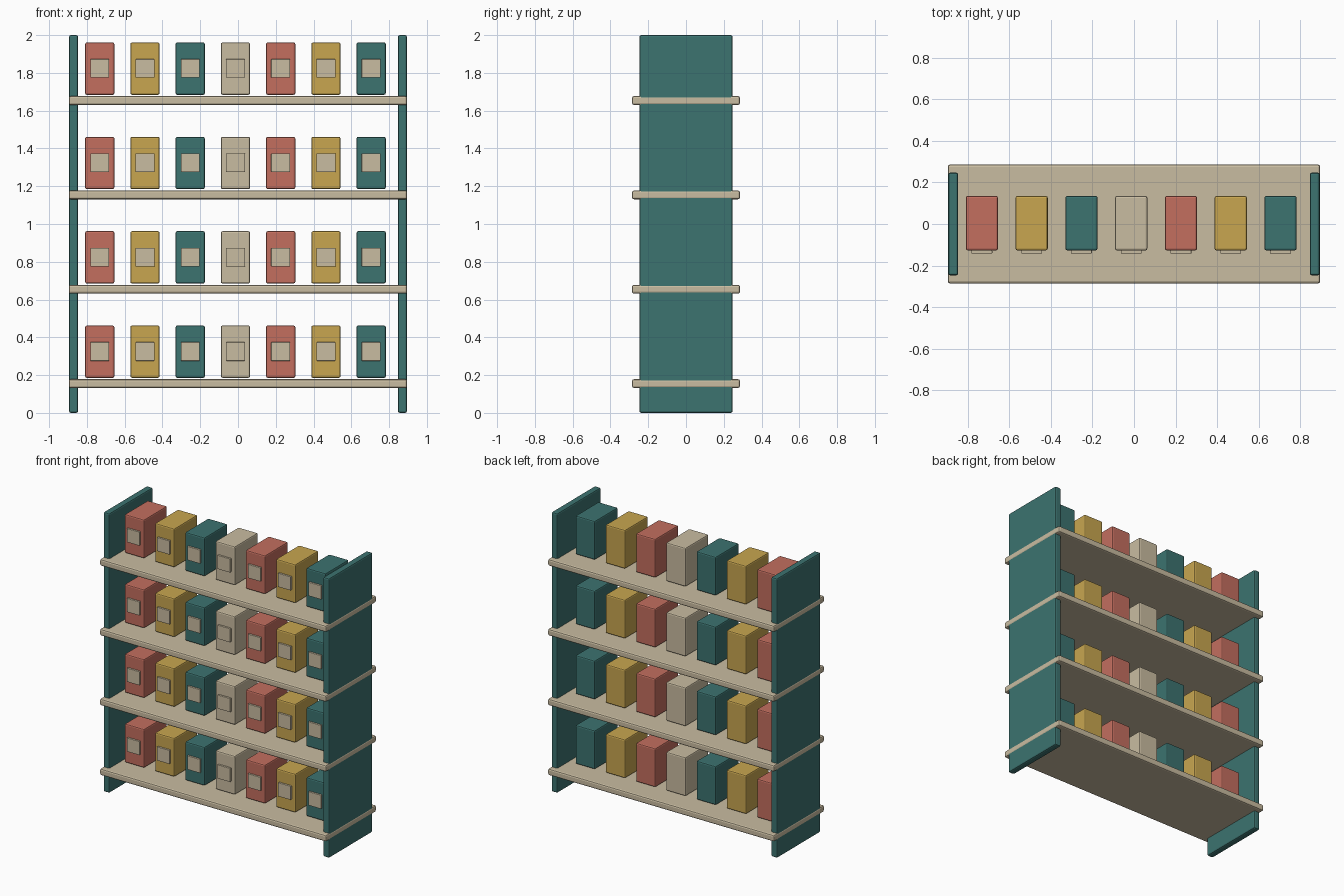
import bpy

if "Cube" in bpy.data.objects:
    bpy.data.objects.remove(bpy.data.objects["Cube"])


def srgb(r, g, b):
    f = lambda c: c / 12.92 if c <= 0.04045 else ((c + 0.055) / 1.055) ** 2.4
    return (f(r / 255), f(g / 255), f(b / 255), 1.0)


def material(name, rgb):
    m = bpy.data.materials.new(name)
    m.diffuse_color = srgb(*rgb)
    m.use_nodes = True
    m.node_tree.nodes["Principled BSDF"].inputs["Base Color"].default_value = m.diffuse_color
    return m


teal = material("teal", (60, 115, 112))
red = material("brick_red", (195, 110, 95))
gold = material("mustard", (200, 166, 80))
cream = material("cream", (201, 188, 161))


def block(name, center, size, mat, bevel):
    """Box with softened edges."""
    bpy.ops.mesh.primitive_cube_add(size=1, location=center)
    ob = bpy.context.object
    ob.name = name
    ob.scale = size
    bpy.ops.object.transform_apply(location=False, rotation=False, scale=True)
    ob.data.materials.append(mat)
    mod = ob.modifiers.new("soft_edges", 'BEVEL')
    mod.width = bevel
    mod.segments = 2
    return ob


# Upright side panels
for side, sx in (("left", -1), ("right", 1)):
    block("side_panel_" + side, (sx * 0.870, 0, 1.0), (0.048, 0.494, 2.0), teal, 0.01)

box_colours = [red, gold, teal, cream, red, gold, teal]

for row in range(4):
    z = 0.155 + row * 0.4995
    # Shelf board, running just past the side panels
    block(f"shelf_{row + 1}", (0, 0, z), (1.792, 0.572, 0.047), cream, 0.011)

    # Row of packages, each with a label on the front
    for col, colour in enumerate(box_colours):
        x = -0.732 + col * 0.2395
        tag = f"{row + 1}_{col + 1}"
        block("package_" + tag, (x, 0.004, z + 0.169), (0.155, 0.262, 0.277), colour, 0.009)
        block("label_" + tag, (x, -0.1345, z + 0.170), (0.100, 0.015, 0.098), cream, 0.002)
